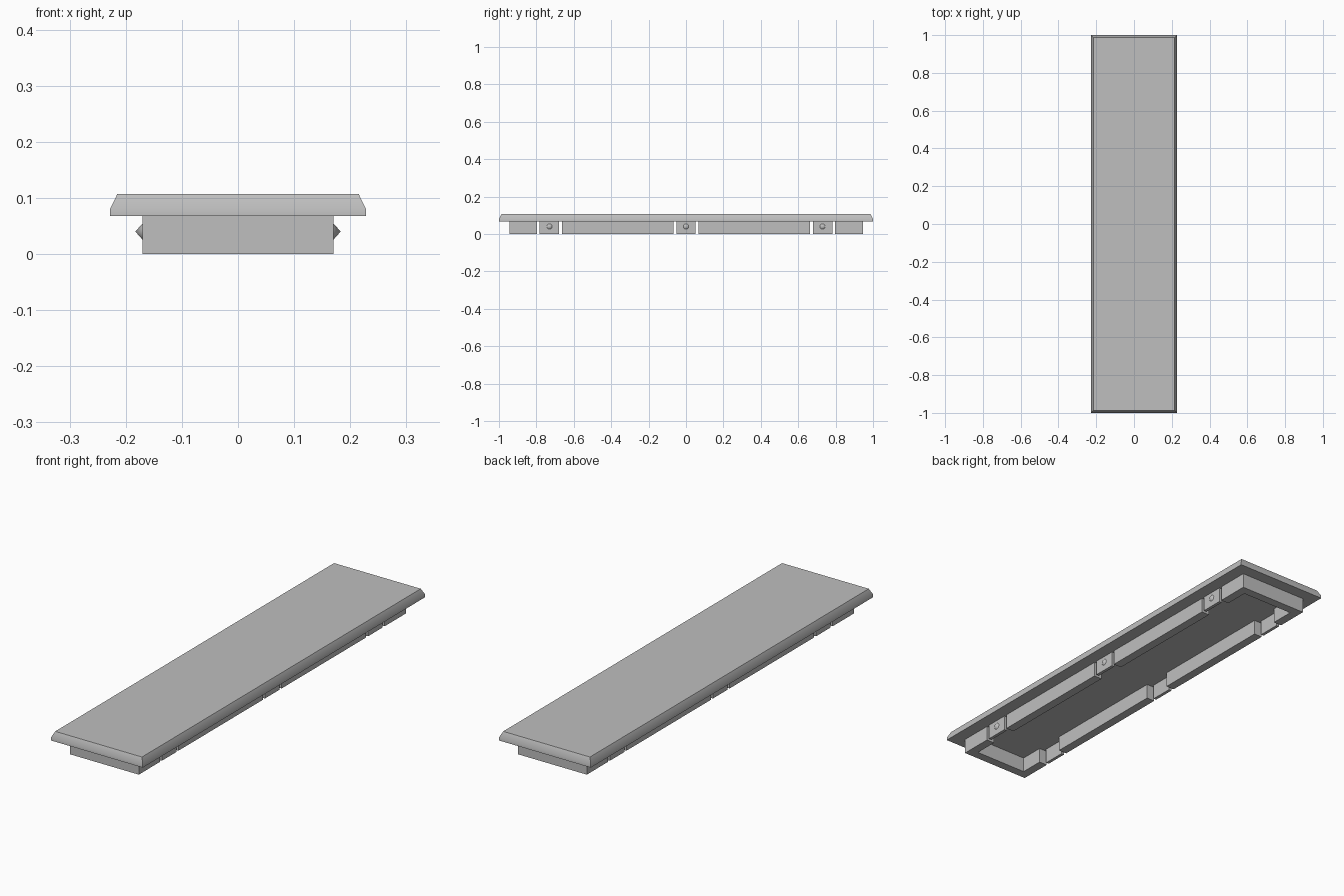
import bpy
import bmesh
from math import pi, radians
from mathutils import Matrix

cube = bpy.data.objects.get("Cube")
if cube:
    bpy.data.objects.remove(cube, do_unlink=True)

grey = bpy.data.materials.new("plain_grey")
grey.use_nodes = True
colour = (0.52, 0.52, 0.52, 1)
grey.diffuse_color = colour
grey.node_tree.nodes["Principled BSDF"].inputs["Base Color"].default_value = colour

PLATE_Z = 0.068        # underside of the plate
RIM_X, RIM_Y = 0.17, 0.945
WALL, CLIP = 0.04, 0.014
CLIP_Y, CLIP_HALF, GAP = 0.73, 0.052, 0.014


def finish(name, bm, smooth=False):
    bmesh.ops.recalc_face_normals(bm, faces=bm.faces)
    mesh = bpy.data.meshes.new(name)
    bm.to_mesh(mesh)
    bm.free()
    mesh.materials.append(grey)
    obj = bpy.data.objects.new(name, mesh)
    bpy.context.collection.objects.link(obj)
    if smooth:
        bpy.ops.object.select_all(action="DESELECT")
        obj.select_set(True)
        bpy.context.view_layer.objects.active = obj
        bpy.ops.object.shade_smooth_by_angle(angle=radians(35))
    return obj


def box(name, x0, x1, y0, y1, z0=0, z1=PLATE_Z):
    bm = bmesh.new()
    size = Matrix.Diagonal((x1 - x0, y1 - y0, z1 - z0, 1))
    centre = Matrix.Translation(((x0 + x1) / 2, (y0 + y1) / 2, (z0 + z1) / 2))
    bmesh.ops.create_cube(bm, size=1, matrix=centre @ size)
    return finish(name, bm)


# Cover plate: stacked rectangles give a short edge and a sloped border
bm = bmesh.new()
rings = []
for hx, hy, z in ((0.228, 1, PLATE_Z), (0.228, 1, 0.08), (0.215, 0.987, 0.107)):
    rings.append([bm.verts.new((sx * hx, sy * hy, z))
                  for sx, sy in ((-1, -1), (1, -1), (1, 1), (-1, 1))])
bm.faces.new(rings[0])
bm.faces.new(rings[-1])
for low, high in zip(rings, rings[1:]):
    for i in range(4):
        j = (i + 1) % 4
        bm.faces.new((low[i], low[j], high[j], high[i]))
finish("cover_plate", bm, smooth=True)

# U-shaped rim ends, each one piece round the corners
corner_y = CLIP_Y + CLIP_HALF + GAP
for side, name in ((-1, "front"), (1, "back")):
    inner_x, inner_y = RIM_X - WALL, RIM_Y - WALL
    outline = [(-RIM_X, corner_y), (-RIM_X, RIM_Y), (RIM_X, RIM_Y), (RIM_X, corner_y),
               (inner_x, corner_y), (inner_x, inner_y), (-inner_x, inner_y), (-inner_x, corner_y)]
    bm = bmesh.new()
    face = bm.faces.new([bm.verts.new((x, y * side, 0)) for x, y in outline])
    new = bmesh.ops.extrude_face_region(bm, geom=[face])["geom"]
    bmesh.ops.translate(bm, vec=(0, 0, PLATE_Z),
                        verts=[v for v in new if isinstance(v, bmesh.types.BMVert)])
    finish(name + "_rim_end", bm)

# Long rim walls, spring clips and pointed catches on both sides
for side, name in ((-1, "right"), (1, "left")):
    outer = side * RIM_X
    wall_x = sorted((outer, side * (RIM_X - WALL)))
    clip_x = sorted((outer, side * (RIM_X - CLIP)))
    for end, place in ((-1, "front"), (1, "back")):
        span = sorted((end * (CLIP_HALF + GAP), end * (CLIP_Y - CLIP_HALF - GAP)))
        box(f"{name}_{place}_wall", *wall_x, *span)
    for place, y in (("front", -CLIP_Y), ("middle", 0), ("back", CLIP_Y)):
        box(f"{name}_{place}_clip", *clip_x, y - CLIP_HALF, y + CLIP_HALF)
        bm = bmesh.new()
        turn = Matrix.Rotation(side * pi / 2, 4, "Y")
        spot = Matrix.Translation((outer + side * 0.0065, y, 0.04))
        bmesh.ops.create_cone(bm, cap_ends=True, segments=24, radius1=0.0145,
                              radius2=0, depth=0.013, matrix=spot @ turn)
        finish(f"{name}_{place}_catch", bm, smooth=True)
